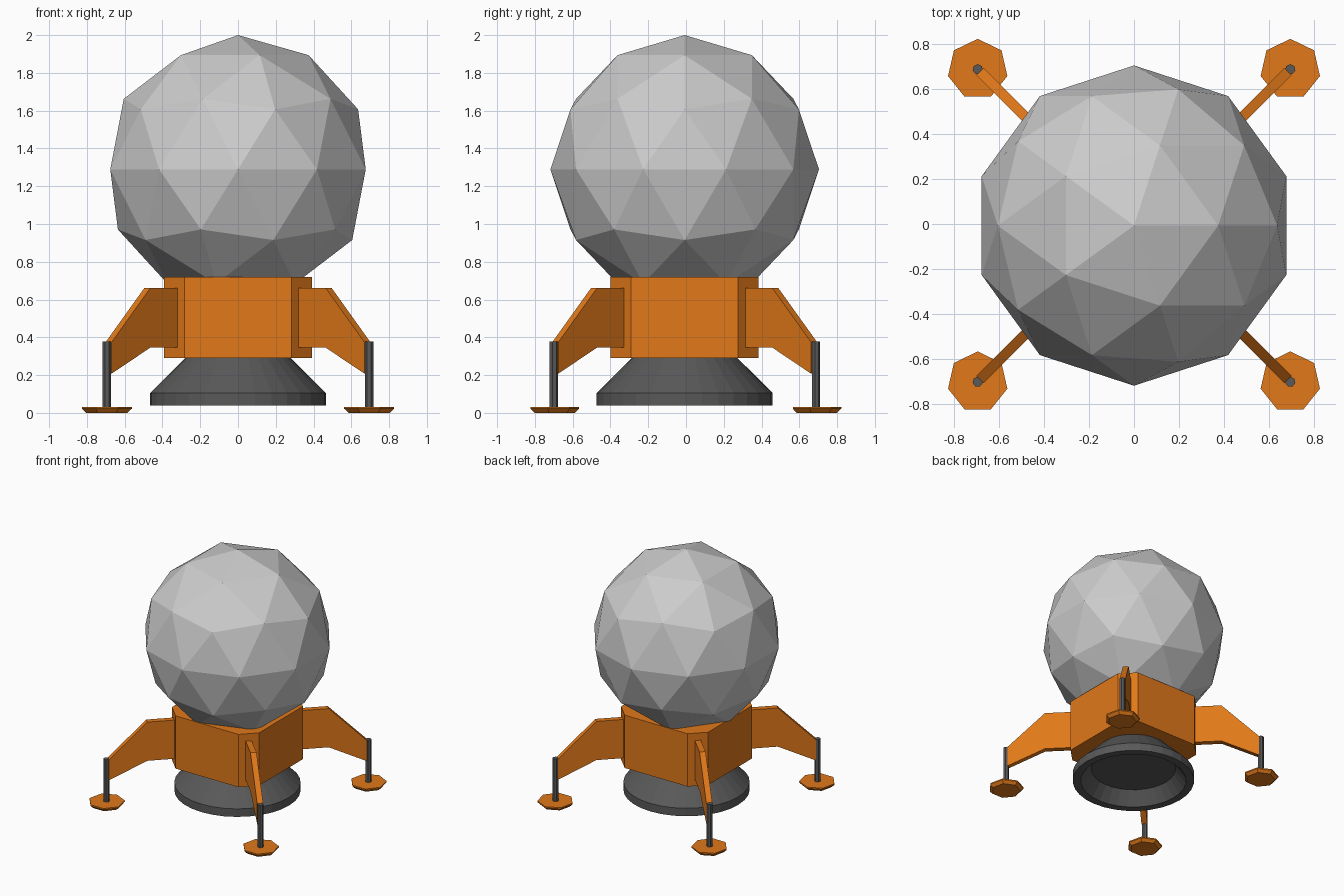
import bpy, bmesh
from math import sin, cos, pi, sqrt
from mathutils import Matrix, Vector

if "Cube" in bpy.data.objects:
    bpy.data.objects.remove(bpy.data.objects["Cube"])

OY = -0.007  # the odd-sided foot pads shift the body slightly off centre


def material(name, rgb):
    m = bpy.data.materials.new(name)
    m.diffuse_color = (*rgb, 1)
    m.use_nodes = True
    m.node_tree.nodes["Principled BSDF"].inputs["Base Color"].default_value = m.diffuse_color
    return m


orange = material("orange", (0.75, 0.19, 0.01))
dark = material("dark_grey", (0.1, 0.1, 0.1))


def finish(name, bm, mat=None):
    bmesh.ops.recalc_face_normals(bm, faces=bm.faces)
    me = bpy.data.meshes.new(name)
    bm.to_mesh(me)
    bm.free()
    ob = bpy.data.objects.new(name, me)
    bpy.context.collection.objects.link(ob)
    if mat:
        me.materials.append(mat)
    return ob


def prism(name, points, offset, mat):
    bm = bmesh.new()
    f = bm.faces.new([bm.verts.new(p) for p in points])
    new = bmesh.ops.extrude_face_region(bm, geom=[f])["geom"]
    bmesh.ops.translate(bm, vec=offset,
                        verts=[v for v in new if isinstance(v, bmesh.types.BMVert)])
    # keep the starting cap so the prism is closed
    if not f.is_valid or len([e for e in bm.edges if e.is_boundary]):
        bmesh.ops.holes_fill(bm, edges=[e for e in bm.edges if e.is_boundary])
    return finish(name, bm, mat)


def lathe(name, profile, sides, mat, centre=(0, 0)):
    # rings of (radius, z), capped at both ends, first vertex towards +y
    bm = bmesh.new()
    rings = []
    for r, z in profile:
        rings.append([bm.verts.new((centre[0] + r * sin(2 * pi * i / sides),
                                    centre[1] + r * cos(2 * pi * i / sides), z))
                      for i in range(sides)])
    for a, b in zip(rings, rings[1:]):
        for i in range(sides):
            j = (i + 1) % sides
            bm.faces.new((a[i], a[j], b[j], b[i]))
    bm.faces.new(rings[0])
    bm.faces.new(rings[-1])
    return finish(name, bm, mat)


# Faceted cabin sphere
bm = bmesh.new()
bmesh.ops.create_icosphere(bm, subdivisions=2, radius=0.711,
                           matrix=Matrix.Translation((0, OY, 1.289)))
finish("cabin_sphere", bm)

# Chamfered base block
a, b = 0.392, 0.283
outline = [(b, -a), (a, -b), (a, b), (b, a), (-b, a), (-a, b), (-a, -b), (-b, -a)]
prism("base_block", [(x, y + OY, 0.29) for x, y in outline], (0, 0, 0.43), orange)

# Engine nozzle with a recessed underside
lathe("engine_nozzle", [(0.28, 0.29), (0.466, 0.105), (0.466, 0.04), (0.405, 0.04),
                        (0.323, 0.145)], 32, dark, (0, OY))

# Four diagonal legs: bracket, strut and foot pad
bracket = [(0.46, 0.66), (0.68, 0.66), (0.968, 0.375), (0.968, 0.208),
           (0.68, 0.345), (0.46, 0.345)]
T = 0.045
for sx, side in ((-1, "left"), (1, "right")):
    for sy, end in ((-1, "front"), (1, "back")):
        tag = end + "_" + side
        d = Vector((sx, sy, 0)) / sqrt(2)
        n = Vector((-sy, sx, 0)) / sqrt(2)
        origin = Vector((0, OY, 0)) - n * T / 2
        prism(tag + "_leg_bracket",
              [origin + d * r + Vector((0, 0, z)) for r, z in bracket], n * T, orange)
        c = (0.694 * sx, 0.694 * sy + OY)
        lathe(tag + "_strut", [(0.023, 0.02), (0.023, 0.377)], 7, dark, c)
        lathe(tag + "_foot_pad", [(0.112, 0), (0.135, 0.022), (0.135, 0.032)], 7, orange, c)
